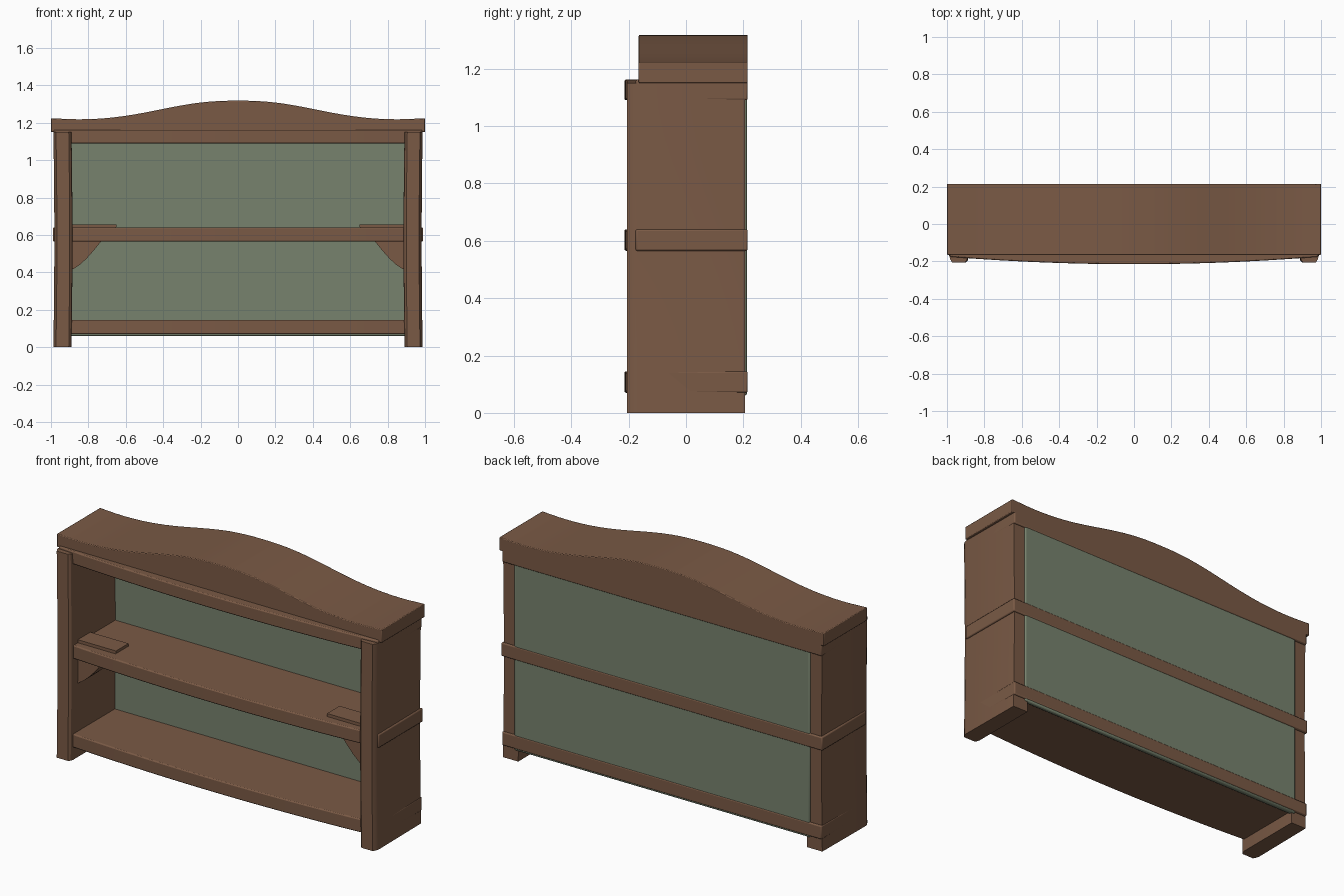
import bpy, bmesh, math

if "Cube" in bpy.data.objects:
    bpy.data.objects.remove(bpy.data.objects["Cube"])


def material(name, rgb):
    m = bpy.data.materials.new(name)
    m.diffuse_color = (*rgb, 1)
    m.use_nodes = True
    m.node_tree.nodes["Principled BSDF"].inputs["Base Color"].default_value = m.diffuse_color
    return m


wood = material("brown wood", (0.195, 0.102, 0.060))
green = material("sage green", (0.185, 0.225, 0.155))


def prism(name, outline, a, b, axis, mat, bevel=0.0, bow=None, steps=1):
    """Extrude a 2D outline from a to b along axis 'y' (x,z outline) or 'z' (x,y outline)."""
    bm = bmesh.new()
    rings = []
    for i in range(steps + 1):
        t = i / steps
        h = a + (b - a) * t
        dx = bow * math.sin(math.pi * t) if bow else 0
        rings.append([bm.verts.new((u + dx, h, v) if axis == 'y' else (u + dx, v, h))
                      for u, v in outline])
    n = len(outline)
    for r, s in zip(rings, rings[1:]):
        for i in range(n):
            j = (i + 1) % n
            bm.faces.new((r[i], r[j], s[j], s[i]))
    bm.faces.new(rings[0])
    bm.faces.new(rings[-1])
    bmesh.ops.recalc_face_normals(bm, faces=bm.faces)
    me = bpy.data.meshes.new(name)
    bm.to_mesh(me)
    bm.free()
    ob = bpy.data.objects.new(name, me)
    bpy.context.collection.objects.link(ob)
    me.materials.append(mat)
    bpy.ops.object.select_all(action='DESELECT')
    ob.select_set(True)
    bpy.context.view_layer.objects.active = ob
    bpy.ops.object.shade_smooth_by_angle(angle=math.radians(30))
    if bevel:
        mod = ob.modifiers.new("soft edges", 'BEVEL')
        mod.width = bevel
        mod.segments = 2
        mod.limit_method = 'ANGLE'
        mod.angle_limit = math.radians(40)
    return ob


# Upright side panels with eased front edges and a very slight waist
for s, side in ((-1, "left"), (1, "right")):
    outline = [(0.89, 0.205), (0.983, 0.205), (0.987, -0.17), (0.983, -0.188),
               (0.973, -0.205), (0.905, -0.205), (0.894, -0.195), (0.89, -0.18)]
    prism(side + "_side_panel", [(s * x, y) for x, y in outline], 0, 1.15, 'z', wood,
          bow=-0.005 * s, steps=12)

# Shelves with bowed front edges
N = 24
for name, z0, z1, hw in (("bottom_shelf", 0.07, 0.145, 0.984),
                         ("middle_shelf", 0.565, 0.64, 0.989),
                         ("top_shelf", 1.09, 1.162, 0.984)):
    front = [-1 + 2 * i / N for i in range(N + 1)]
    outline = [(hw * t, -0.215 + 0.04 * t * t) for t in front]
    prism(name, outline + [(hw, 0.215), (-hw, 0.215)], z0, z1, 'z', wood, bevel=0.006)

# Crown with a swelling top line
half = [(0, 1.318), (0.1, 1.316), (0.2, 1.308), (0.3, 1.293), (0.4, 1.274), (0.5, 1.254),
        (0.6, 1.237), (0.7, 1.225), (0.8, 1.219), (0.9, 1.219), (1.0, 1.224)]


def top_z(x):
    """Catmull-Rom interpolation of the crown line."""
    i = min(int(x * 10 + 1e-6), 9)
    t = x * 10 - i
    p = [half[abs(i - 1)][1], half[i][1], half[i + 1][1], half[min(i + 2, 10)][1]]
    return 0.5 * (2 * p[1] + (p[2] - p[0]) * t + (2 * p[0] - 5 * p[1] + 4 * p[2] - p[3]) * t * t
                  + (3 * p[1] - p[0] - 3 * p[2] + p[3]) * t ** 3)


curve = [(1 - i / 20, top_z(abs(1 - i / 20))) for i in range(41)]
prism("crown", [(-1, 1.15), (1, 1.15)] + curve, -0.165, 0.215, 'y', wood, bevel=0.004)

# Green back panel
prism("back_panel", [(-0.91, 0.06), (0.91, 0.06), (0.91, 1.15), (-0.91, 1.15)],
      0.185, 0.2125, 'y', green, bevel=0.008)

# Corner brackets: curved support below the shelf and a flat tab on top
arc = [(0.65, 0.642), (0.69, 0.61), (0.73, 0.568), (0.77, 0.518), (0.81, 0.473),
       (0.85, 0.437), (0.88, 0.418), (0.90, 0.41)]
for s, side in ((-1, "left"), (1, "right")):
    outline = [(0.90, 0.657), (0.65, 0.657)] + arc
    prism(side + "_bracket", [(s * x, z) for x, z in outline], -0.145, -0.035, 'y', wood)
